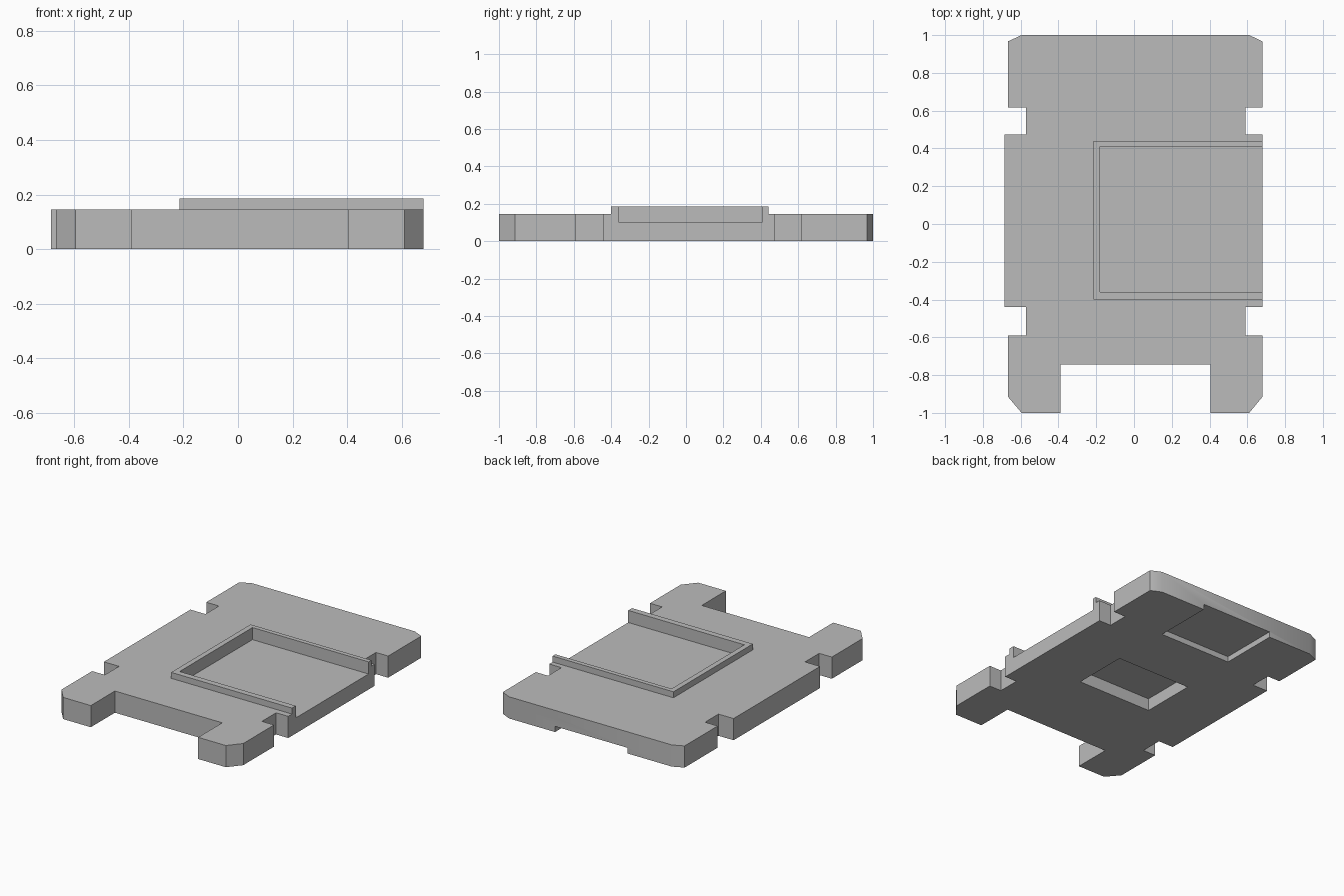
import bpy
import bmesh

cube = bpy.data.objects.get("Cube")
if cube:
    bpy.data.objects.remove(cube, do_unlink=True)

grey = bpy.data.materials.new("plain grey")
grey.use_nodes = True
grey.diffuse_color = (0.5, 0.5, 0.5, 1)
grey.node_tree.nodes["Principled BSDF"].inputs["Base Color"].default_value = (0.5, 0.5, 0.5, 1)


def prism(name, outline, low, high):
    """Extrude a flat outline between two heights."""
    bm = bmesh.new()
    face = bm.faces.new([bm.verts.new((x, y, low)) for x, y in outline])
    top = bmesh.ops.extrude_face_region(bm, geom=[face])["geom"]
    verts = [v for v in top if isinstance(v, bmesh.types.BMVert)]
    bmesh.ops.translate(bm, verts=verts, vec=(0, 0, high - low))
    bmesh.ops.recalc_face_normals(bm, faces=bm.faces)
    mesh = bpy.data.meshes.new(name)
    bm.to_mesh(mesh)
    bm.free()
    mesh.materials.append(grey)
    obj = bpy.data.objects.new(name, mesh)
    bpy.context.collection.objects.link(obj)
    return obj


def block(name, x0, x1, y0, y1, low, high):
    return prism(name, [(x0, y0), (x1, y0), (x1, y1), (x0, y1)], low, high)


def combine(target, tool, operation):
    """Apply a boolean and discard its helper."""
    tool.hide_render = True
    mod = target.modifiers.new(operation, "BOOLEAN")
    mod.operation = operation
    mod.solver = "EXACT"
    mod.object = tool
    bpy.context.view_layer.objects.active = target
    bpy.ops.object.modifier_apply(modifier=mod.name)
    bpy.data.objects.remove(tool, do_unlink=True)


# Plate outline with chamfered corners, side notches and a wide front slot
right_side = [(0.405, -0.745), (0.405, -1), (0.61, -1), (0.68, -0.915),
              (0.68, -0.59), (0.59, -0.59), (0.59, -0.44), (0.68, -0.44),
              (0.68, 0.475), (0.59, 0.475), (0.59, 0.617), (0.68, 0.617),
              (0.68, 0.967), (0.61, 1)]
left_side = [(-0.595, 1), (-0.667, 0.967), (-0.667, 0.617), (-0.573, 0.617),
             (-0.573, 0.475), (-0.685, 0.475), (-0.685, -0.44), (-0.573, -0.44),
             (-0.573, -0.59), (-0.667, -0.59), (-0.667, -0.915), (-0.595, -1),
             (-0.39, -1), (-0.39, -0.745)]
plate = prism("base_plate", right_side + left_side, 0, 0.145)

# Raised rim, then the tray pocket open on one side
combine(plate, block("rim", -0.215, 0.68, -0.40, 0.44, 0.12, 0.185), "UNION")
combine(plate, block("pocket", -0.18, 0.8, -0.36, 0.41, 0.104, 0.3), "DIFFERENCE")

# Underside recesses: one in the middle, one open at the back edge
combine(plate, block("middle_recess", -0.275, 0.28, -0.187, 0.193, -0.1, 0.083), "DIFFERENCE")
combine(plate, block("back_recess", -0.266, 0.27, 0.595, 1.1, -0.1, 0.038), "DIFFERENCE")

bpy.ops.object.select_all(action="DESELECT")
plate.select_set(True)
bpy.context.view_layer.objects.active = plate
bpy.ops.object.shade_smooth_by_angle()
